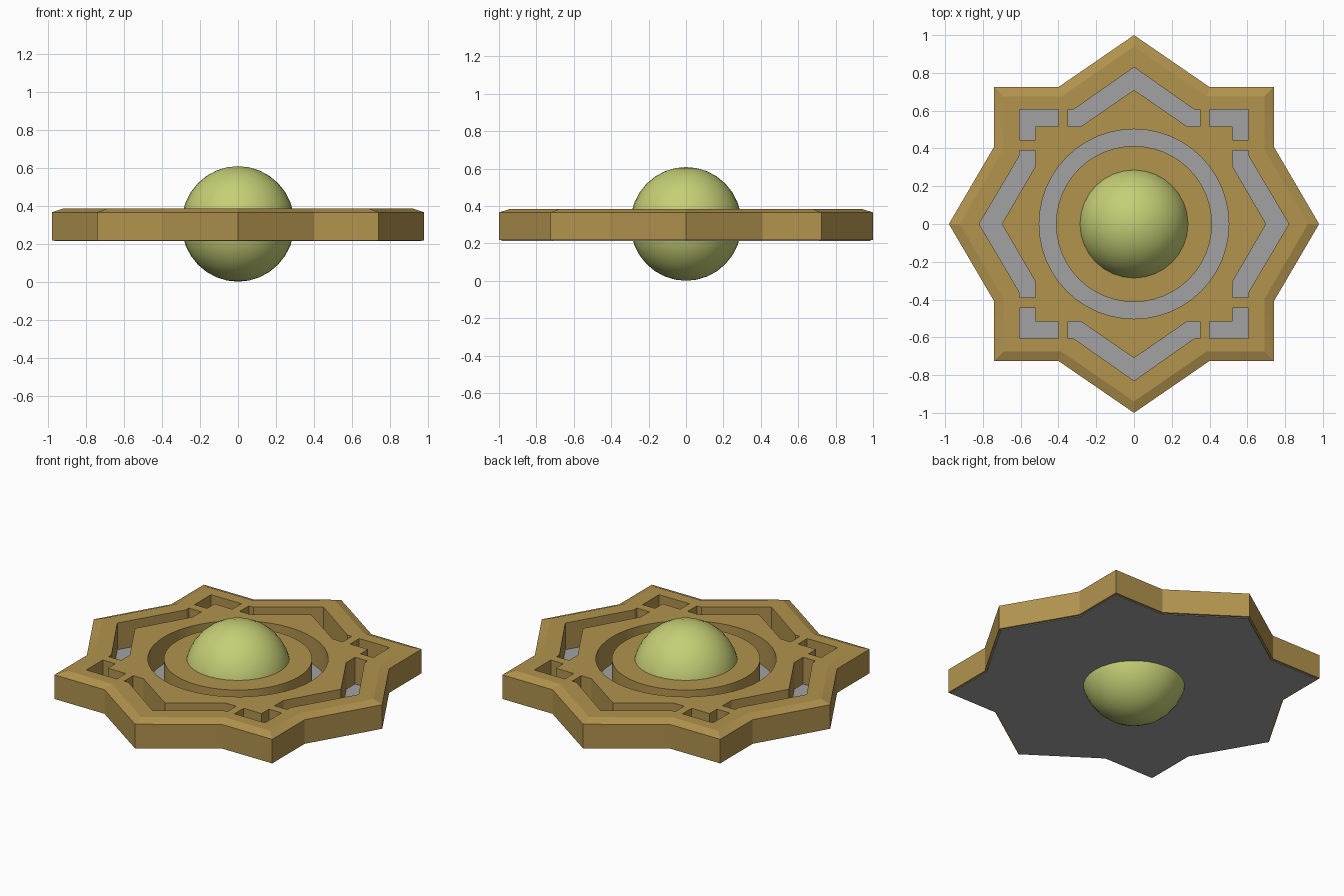
import bpy, bmesh, math
from mathutils import Vector

if "Cube" in bpy.data.objects:
    bpy.data.objects.remove(bpy.data.objects["Cube"])


def material(name, rgb):
    m = bpy.data.materials.new(name)
    m.diffuse_color = (*rgb, 1)
    m.use_nodes = True
    m.node_tree.nodes["Principled BSDF"].inputs["Base Color"].default_value = m.diffuse_color
    return m


BRONZE = material("bronze", (0.445, 0.292, 0.076))
GREY = material("grey", (0.36, 0.36, 0.36))
GREEN = material("pale_green", (0.56, 0.62, 0.18))


def new_object(name, bm, mat):
    bmesh.ops.recalc_face_normals(bm, faces=bm.faces[:])
    me = bpy.data.meshes.new(name)
    bm.to_mesh(me)
    bm.free()
    me.materials.append(mat)
    ob = bpy.data.objects.new(name, me)
    bpy.context.collection.objects.link(ob)
    return ob


def loft(bm, levels):
    """Closed solid through a list of (points, z) outlines."""
    rings = [[bm.verts.new((x, y, z)) for x, y in pts] for pts, z in levels]
    n = len(rings[0])
    for a, b in zip(rings, rings[1:]):
        for i in range(n):
            j = (i + 1) % n
            bm.faces.new((a[i], a[j], b[j], b[i]))
    bm.faces.new(rings[0][::-1])
    bm.faces.new(rings[-1])


def inset(pts, d):
    """Mitred inward offset of a counter-clockwise outline."""
    out = []
    for i, p in enumerate(pts):
        p, a, b = Vector(p), Vector(pts[i - 1]), Vector(pts[(i + 1) % len(pts)])
        e, f = (p - a).normalized(), (b - p).normalized()
        n, m = Vector((-e.y, e.x)), Vector((-f.y, f.x))
        out.append(tuple(p + (n + m) * d / (1 + n.dot(m))))
    return out


# eight-pointed star outline, mirrored from one quarter
quarter = [(0.98, 0), (0.74, 0.41), (0.74, 0.725), (0.40, 0.725), (0, 1)]
half = quarter + [(-x, y) for x, y in quarter[-2::-1]]
star = half + [(x, -y) for x, y in half[-2:0:-1]]

# star body with bevelled top rim
bm = bmesh.new()
loft(bm, [(star, 0.217), (star, 0.365), (inset(star, 0.05), 0.385)])
body = new_object("star_body", bm, BRONZE)

# cutters for the pierced pattern
LO, HI = 0.1, 0.5
bm = bmesh.new()
top_chevron = [(0, 0.83), (0.32, 0.605), (0.35, 0.605), (0.35, 0.517), (0.28, 0.517), (0, 0.71)]
side_chevron = [(0.82, 0), (0.607, 0.36), (0.607, 0.39), (0.522, 0.39), (0.522, 0.305), (0.70, 0)]
corner = [(0.40, 0.605), (0.607, 0.605), (0.607, 0.445), (0.522, 0.445), (0.522, 0.517), (0.40, 0.517)]
top_full = top_chevron + [(-x, y) for x, y in top_chevron[-2:0:-1]]
side_full = side_chevron + [(x, -y) for x, y in side_chevron[-2:0:-1]]
for s in (1, -1):
    loft(bm, [([(x, y * s) for x, y in top_full], z) for z in (LO, HI)])
    loft(bm, [([(x * s, y) for x, y in side_full], z) for z in (LO, HI)])
    for t in (1, -1):
        loft(bm, [([(x * s, y * t) for x, y in corner], z) for z in (LO, HI)])

# circular channel cutter
N = 48
section = [(0.413, LO), (0.502, LO), (0.502, HI), (0.413, HI)]
rings = []
for i in range(N):
    a = 2 * math.pi * i / N
    rings.append([bm.verts.new((r * math.cos(a), r * math.sin(a), z)) for r, z in section])
for i in range(N):
    a, b = rings[i], rings[(i + 1) % N]
    for k in range(4):
        bm.faces.new((a[k], b[k], b[(k + 1) % 4], a[(k + 1) % 4]))
cutter = new_object("pattern_cutter", bm, BRONZE)
cutter.hide_render = True

mod = body.modifiers.new("pattern", 'BOOLEAN')
mod.operation = 'DIFFERENCE'
mod.solver = 'EXACT'
mod.object = cutter
bpy.context.view_layer.objects.active = body
body.select_set(True)
bpy.ops.object.modifier_apply(modifier=mod.name)
bpy.data.objects.remove(cutter)
bpy.ops.object.shade_smooth_by_angle(angle=math.radians(12))

# grey backing plate, seen through the openings and from below
bm = bmesh.new()
back = inset(star, 0.012)
loft(bm, [(back, 0.213), (back, 0.221)])
new_object("backing_plate", bm, GREY)

# central gem ball
bpy.ops.mesh.primitive_uv_sphere_add(segments=32, ring_count=16, radius=1, location=(0, 0, 0.304))
ball = bpy.context.object
ball.name = "center_ball"
ball.scale = (0.298, 0.298, 0.304)
ball.data.materials.append(GREEN)
bpy.ops.object.shade_smooth()
